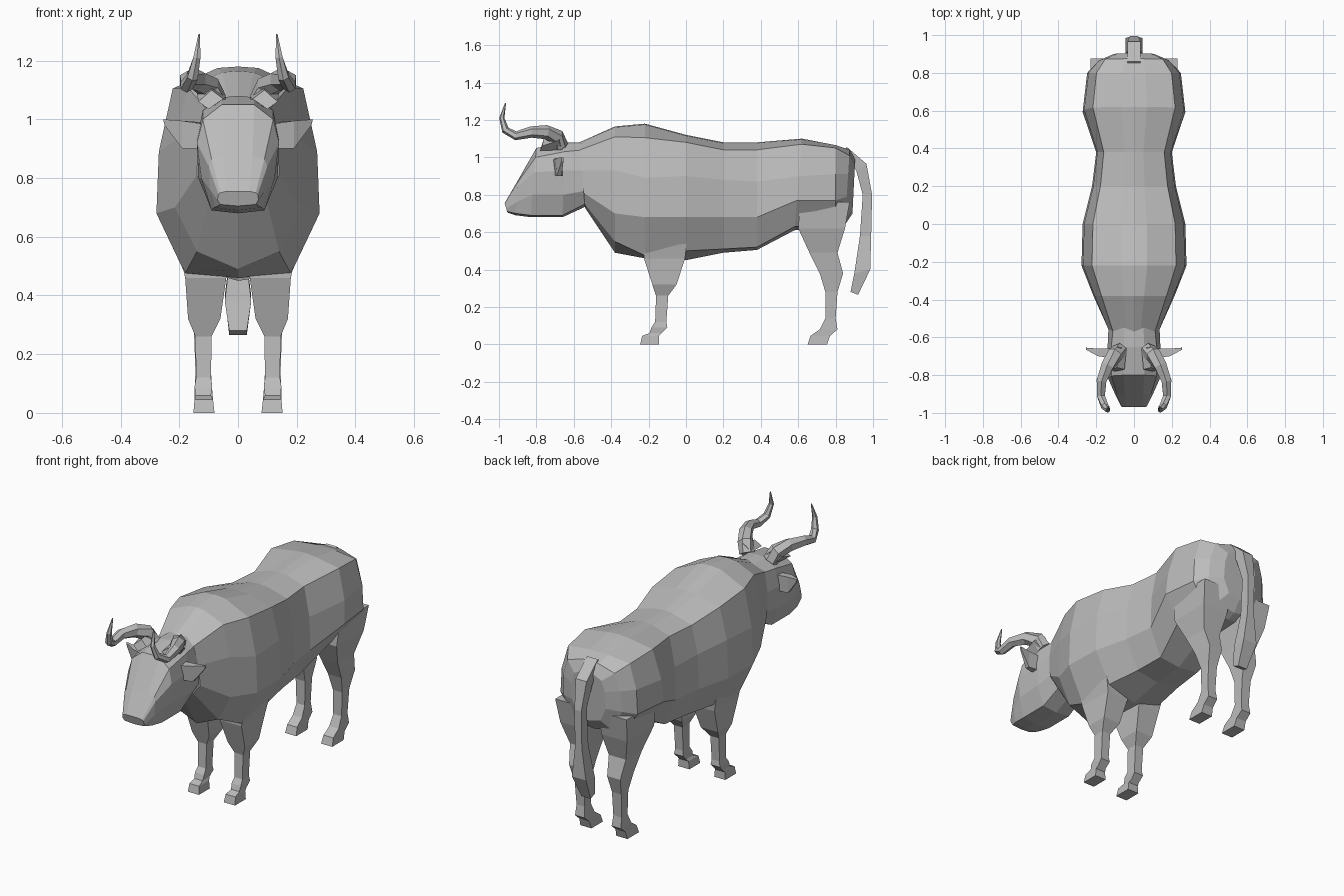
import bpy, bmesh, math
from mathutils import Vector

hide = bpy.data.materials.new("grey_hide")
hide.diffuse_color = (0.5, 0.5, 0.5, 1)


def loft(name, rings):
    """Skin a closed, flat-shaded solid over rings of equal point count."""
    bm = bmesh.new()
    rows = [[bm.verts.new(p) for p in ring] for ring in rings]
    n = len(rows[0])
    for a, b in zip(rows, rows[1:]):
        for i in range(n):
            j = (i + 1) % n
            bm.faces.new((a[i], a[j], b[j], b[i]))
    bm.faces.new(rows[0])
    bm.faces.new(rows[-1])
    bmesh.ops.recalc_face_normals(bm, faces=bm.faces)
    mesh = bpy.data.meshes.new(name)
    bm.to_mesh(mesh)
    bm.free()
    mesh.materials.append(hide)
    ob = bpy.data.objects.new(name, mesh)
    bpy.context.collection.objects.link(ob)
    return ob


def pair(name, rings):
    """Loft a part on the right and its mirror image on the left."""
    loft("right_" + name, rings)
    loft("left_" + name, [[(-x, y, z) for x, y, z in r] for r in rings])


def section(y_top, y_bot, xs, zs):
    """Symmetric cross-section from top centre to bottom centre, may lean."""
    half = [(x, y_top + (y_bot - y_top) * (zs[0] - z) / (zs[0] - zs[-1]), z)
            for x, z in zip(xs, zs)]
    return half + [(-x, y, z) for x, y, z in half[-2:0:-1]]


def box_ring(x0, x1, y0, y1, z, z_back=None):
    zb = z if z_back is None else z_back
    return [(x0, y0, z), (x1, y0, z), (x1, y1, zb), (x0, y1, zb)]


def tube(path, sides=6):
    """Rings of given radius around a path of (x, y, z, radius)."""
    pts = [Vector(p[:3]) for p in path]
    rings = []
    for i, p in enumerate(path):
        t = (pts[min(i + 1, len(pts) - 1)] - pts[max(i - 1, 0)]).normalized()
        u = t.cross(Vector((1, 0, 0))).normalized()
        v = t.cross(u)
        rings.append([pts[i] + p[3] * (u * math.cos(a) + v * math.sin(a))
                      for a in (2 * math.pi * k / sides for k in range(sides))])
    return rings


# Torso: y at top, y at bottom, half width, then heights from spine to belly
torso = [
    (-0.57, -0.54, 0.14, 1.08, 1.07, 1.04, 0.93, 0.81, 0.75, 0.73),
    (-0.38, -0.38, 0.215, 1.165, 1.16, 1.11, 0.93, 0.70, 0.55, 0.49),
    (-0.22, -0.22, 0.278, 1.18, 1.175, 1.105, 0.89, 0.68, 0.475, 0.46),
    (0.0, 0.0, 0.272, 1.12, 1.115, 1.08, 0.90, 0.68, 0.50, 0.45),
    (0.20, 0.20, 0.222, 1.08, 1.075, 1.04, 0.88, 0.68, 0.51, 0.49),
    (0.38, 0.38, 0.20, 1.08, 1.075, 1.04, 0.87, 0.68, 0.52, 0.505),
    (0.62, 0.58, 0.272, 1.10, 1.095, 1.07, 0.90, 0.77, 0.63, 0.61),
    (0.80, 0.80, 0.248, 1.065, 1.065, 1.05, 0.91, 0.77, 0.63, 0.62),
    (0.875, 0.85, 0.19, 1.04, 1.04, 1.01, 0.91, 0.79, 0.66, 0.64),
    (0.905, 0.89, 0.11, 1.00, 0.99, 0.96, 0.90, 0.80, 0.72, 0.70),
]
ratios = (0, 0.25, 0.8, 0.97, 1.0, 0.65, 0)
loft("torso", [section(yt, yb, [w * r for r in ratios], zs)
               for yt, yb, w, *zs in torso])

# Head: poll, brow, and muzzle sections
loft("head", [
    section(-0.55, -0.54, (0, .05, .11, .135, .13, .085, 0), (1.08, 1.075, 1.04, .93, .82, .75, .735)),
    section(-0.65, -0.66, (0, .055, .12, .14, .135, .09, 0), (1.08, 1.075, 1.03, .93, .80, .69, .68)),
    section(-0.80, -0.83, (0, .055, .12, .14, .125, .09, 0), (1.05, 1.05, 1.0, .92, .80, .69, .68)),
    section(-0.90, -0.91, (0, .05, .09, .10, .095, .08, 0), (.875, .875, .865, .84, .76, .70, .69)),
    section(-0.97, -0.955, (0, .04, .06, .067, .07, .06, 0), (.755, .755, .75, .745, .725, .71, .705)),
])

# Ears: thin leaves tapering outward
pair("ear", [
    [(.12, -.71, .985), (.12, -.66, .99), (.13, -.66, .90), (.13, -.70, .90)],
    [(.19, -.70, .995), (.19, -.66, .995), (.19, -.665, .90), (.19, -.69, .90)],
    [(.255, -.665, 1.0), (.255, -.655, 1.0), (.25, -.655, .98), (.25, -.665, .98)],
])

# Horns: sweep out and forward, then curl up
pair("horn", tube([
    (0.075, -0.67, 1.06, 0.042), (0.10, -0.69, 1.11, 0.042), (0.14, -0.75, 1.135, 0.038),
    (0.172, -0.83, 1.135, 0.030), (0.175, -0.91, 1.115, 0.024), (0.155, -0.965, 1.145, 0.021),
    (0.14, -0.985, 1.21, 0.014), (0.132, -0.965, 1.29, 0.003)]))
# Horn roots: wedge on the brow
pair("horn_root", [
    [(.05, -.77, 1.07), (.10, -.78, 1.035), (.135, -.77, 1.06), (.09, -.76, 1.10)],
    [(.04, -.66, 1.08), (.10, -.66, 1.04), (.14, -.68, 1.09), (.09, -.65, 1.12)]])

# Legs: box sections from shoulder or thigh down to the hoof
front_leg = [
    (.05, .21, -.23, .01, .60), (.04, .18, -.225, -.005, .46), (.06, .17, -.18, -.05, .32),
    (.09, .145, -.16, -.095, .26), (.092, .143, -.165, -.105, .12), (.088, .148, -.185, -.10, .09),
    (.092, .145, -.195, -.13, .06), (.085, .148, -.235, -.145, .045), (.08, .152, -.245, -.145, 0)]
hind_leg = [
    (.05, .23, .61, .875, .76), (.05, .215, .60, .85, .62), (.07, .18, .66, .81, .49),
    (.08, .165, .715, .84, .38), (.09, .15, .745, .81, .28), (.092, .145, .745, .80, .14),
    (.088, .148, .715, .81, .08), (.085, .148, .665, .77, .045), (.08, .152, .65, .755, 0)]
pair("front_leg", [box_ring(*r) for r in front_leg])
pair("hind_leg", [box_ring(*r) for r in hind_leg])

# Tail: hangs from the rump and widens to a tuft
loft("tail", [
    box_ring(-.035, .035, .82, .86, 1.02, 1.055), box_ring(-.035, .035, .91, .965, .93, .965),
    box_ring(-.022, .022, .945, .995, .80), box_ring(-.022, .022, .93, .99, .58),
    box_ring(-.045, .045, .90, .985, .38, .40), box_ring(-.03, .03, .88, .92, .28, .265)])
